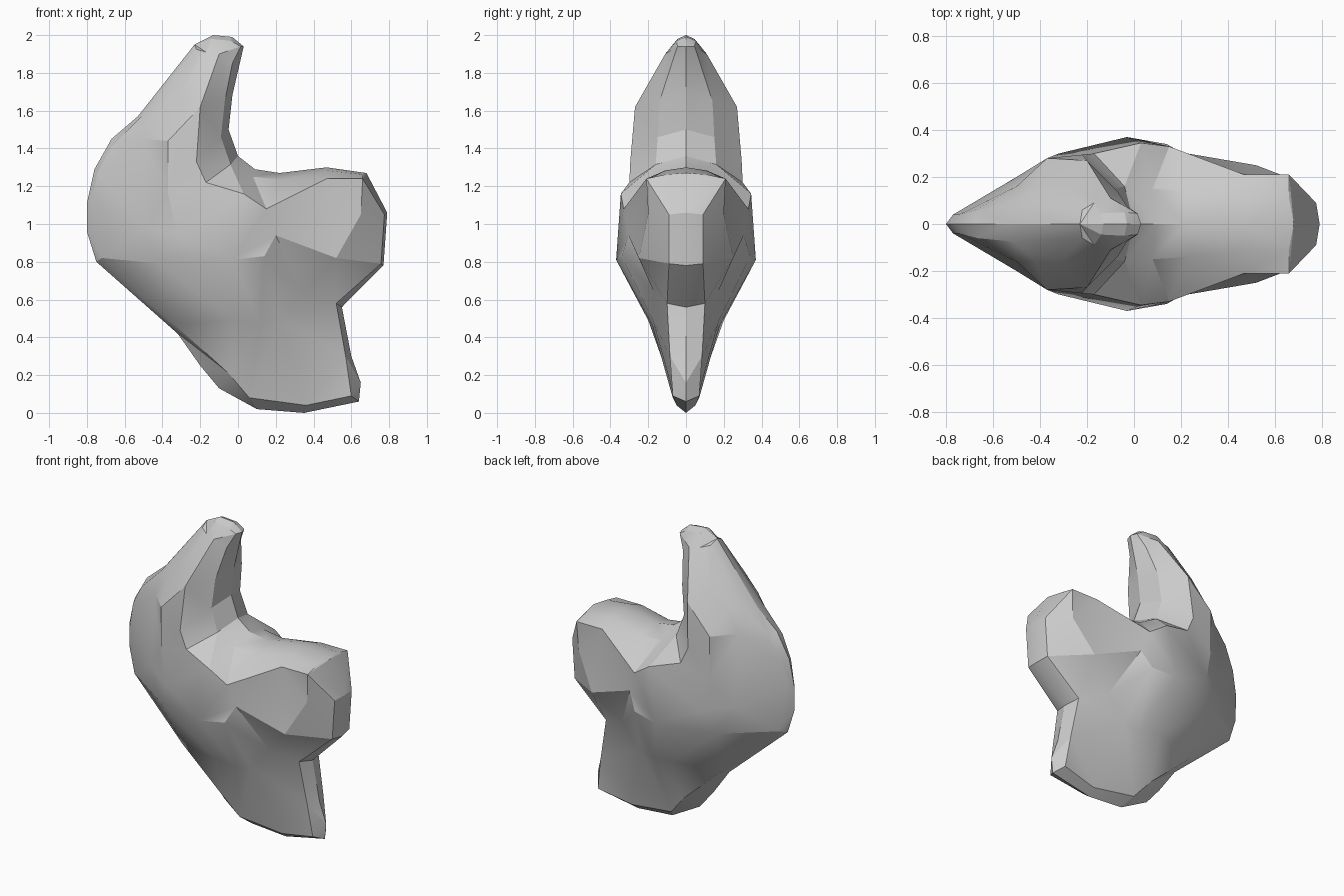
import bpy, bmesh, math
from mathutils import Vector
from mathutils.geometry import delaunay_2d_cdt

# Side silhouette on the symmetry plane (x, z)
outline = [(-.13, 2), (-.03, 1.99), (.03, 1.94), (-.03, 1.68), (-.05, 1.5), (0, 1.36),
           (.09, 1.29), (.22, 1.27), (.47, 1.3), (.68, 1.27), (.79, 1.06), (.77, .78),
           (.55, .56), (.60, .3), (.65, .16), (.64, .06), (.35, 0), (.1, .02),
           (-.1, .13), (-.2, .25), (-.32, .42), (-.75, .8), (-.8, .96), (-.8, 1.11),
           (-.76, 1.29), (-.67, 1.45), (-.53, 1.57), (-.23, 1.95)]

# Ridge lines on one side (x, z, half width)
seat_edge = [(.015, 1.94, .045), (-.1, 1.9, .11), (-.2, 1.62, .27), (-.22, 1.33, .295),
             (-.17, 1.22, .3), (.03, 1.16, .345), (.15, 1.08, .33), (.47, 1.24, .21),
             (.66, 1.24, .21), (.65, 1.05, .2), (.52, .82, .25), (.35, .64, .17)]
girdle = [(-.2, 1.62, .27), (-.37, 1.44, .28), (-.37, 1.16, .28), (-.32, .94, .3),
          (-.03, .81, .37), (.14, .83, .34), (.2, .94, .305), (.15, 1.08, .33)]
girdle_end = [(.2, .94, .305), (.52, .82, .25), (.757, .79, .09)]
flank = [(-.5, 1.45, .16), (-.5, .98, .2), (-.41, .79, .24), (-.03, .49, .2),
         (.12, .47, .18), (.22, .49, .175), (.35, .64, .17)]
waist = [(-.03, .81, .37), (-.03, .49, .2)]
belly = [(.14, .83, .34), (.35, .64, .17), (.52, .58, .1)]
hip = [(-.5, .98, .2), (-.32, .94, .3), (-.41, .79, .24)]
keel_edge = [(-.22, 1.925, .06), (-.51, 1.57, .075), (-.67, 1.41, .06), (-.745, 1.27, .04),
             (-.77, 1.11, .04), (-.72, .82, .06), (-.34, .47, .1), (-.05, .21, .1),
             (.06, .08, .07), (.36, .04, .05), (.6, .09, .07), (.57, .3, .085),
             (.52, .58, .1), (.757, .79, .09), (.775, 1.05, .09), (.66, 1.24, .21)]
seat_round = [(-.03, 1.85, .075), (-.07, 1.65, .14), (-.09, 1.46, .15), (-.04, 1.315, .16),
              (.08, 1.25, .15), (.23, 1.235, .14), (.47, 1.283, .11), (.66, 1.262, .11)]
horn_back = [(-.42, 1.58, .16), (-.31, 1.69, .17), (-.17, 1.91, .09)]
horn_tip = [(-.14, 1.98, .045), (-.04, 1.97, .05)]

# Gather shared points and the edges that must survive triangulation
depth, edges = {}, []
def add_chain(points, closed=False):
    for x, z, y in points:
        depth[(x, z)] = y
    ids = [list(depth).index((x, z)) for x, z, y in points]
    edges.extend(zip(ids, ids[1:]))
    if closed:
        edges.append((ids[-1], ids[0]))

add_chain([(x, z, 0) for x, z in outline], True)
for chain in (seat_edge, girdle, girdle_end, flank, waist, belly, hip, keel_edge,
              seat_round, horn_back, horn_tip):
    add_chain(chain)

keys = list(depth)
verts, _, faces, origin, _, _ = delaunay_2d_cdt([Vector(k) for k in keys], edges, [], 1, 1e-5)

# Skin both sides, sharing the silhouette points
bm = bmesh.new()
for side in (-1, 1):
    vs = [bm.verts.new((p.x, side * (depth[keys[o[0]]] if o else .2), p.y))
          for p, o in zip(verts, origin)]
    for f in faces:
        bm.faces.new([vs[i] for i in f])
bmesh.ops.remove_doubles(bm, verts=bm.verts, dist=1e-4)
bmesh.ops.recalc_face_normals(bm, faces=bm.faces)
mesh = bpy.data.meshes.new("carved_body")
bm.to_mesh(mesh)
bm.free()
body = bpy.data.objects.new("carved_body", mesh)
bpy.context.collection.objects.link(body)
bpy.context.view_layer.objects.active = body
body.select_set(True)

# Faceted sides, with the rounded seat and horn kept smooth
bpy.ops.object.shade_smooth_by_angle(angle=math.radians(21))
